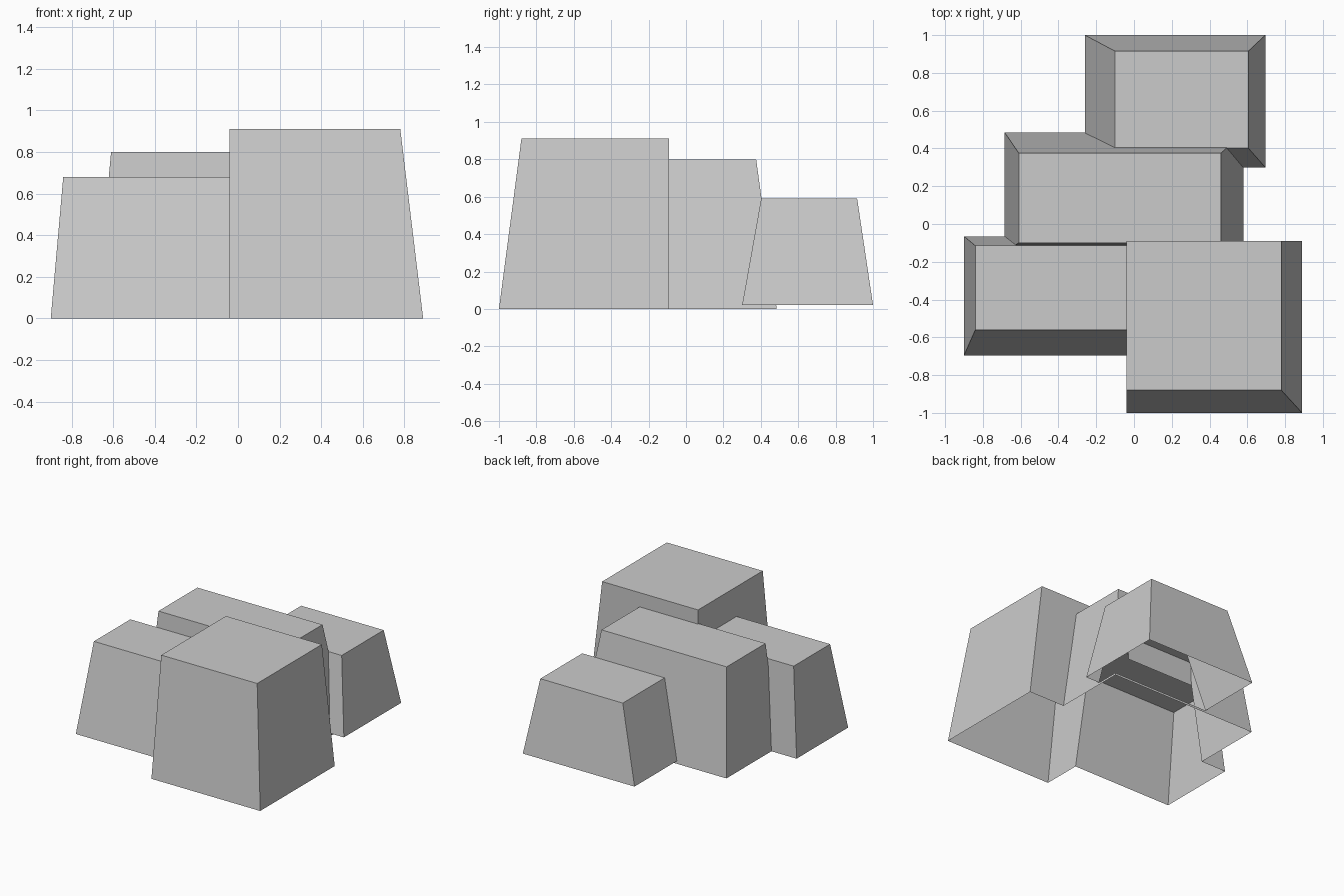
import bpy
import bmesh

cube = bpy.data.objects.get("Cube")
if cube:
    bpy.data.objects.remove(cube, do_unlink=True)

# Plain grey finish
grey = bpy.data.materials.new("light_grey")
grey.use_nodes = True
colour = (0.6, 0.6, 0.6, 1)
grey.diffuse_color = colour
grey.node_tree.nodes["Principled BSDF"].inputs["Base Color"].default_value = colour


def tapered_block(name, base, top, z0, z1):
    """Block between two rectangles given as (x min, x max, y min, y max)."""
    bm = bmesh.new()
    rings = []
    for (xa, xb, ya, yb), z in ((base, z0), (top, z1)):
        corners = ((xa, ya), (xb, ya), (xb, yb), (xa, yb))
        rings.append([bm.verts.new((x, y, z)) for x, y in corners])
    low, high = rings
    bm.faces.new(low[::-1])
    bm.faces.new(high)
    for i in range(4):
        j = (i + 1) % 4
        bm.faces.new((low[i], low[j], high[j], high[i]))
    mesh = bpy.data.meshes.new(name)
    bm.to_mesh(mesh)
    bm.free()
    mesh.materials.append(grey)
    obj = bpy.data.objects.new(name, mesh)
    bpy.context.collection.objects.link(obj)
    return obj


# Four overlapping blocks of the building
building = tapered_block("building_shell", (-0.04, 0.89, -1.0, -0.09),
                         (-0.04, 0.78, -0.88, -0.09), 0, 0.91)
wings = [
    tapered_block("front_wing", (-0.90, 0.10, -0.695, -0.065),
                  (-0.84, 0.10, -0.56, -0.115), 0, 0.68),
    tapered_block("middle_wing", (-0.685, 0.58, -0.15, 0.485),
                  (-0.61, 0.46, -0.10, 0.375), 0, 0.80),
    tapered_block("back_wing", (-0.26, 0.695, 0.30, 1.0),
                  (-0.10, 0.605, 0.402, 0.915), 0.02, 0.59),
]

# Merge the blocks into one shell
for wing in wings:
    mod = building.modifiers.new("merge", "BOOLEAN")
    mod.operation = "UNION"
    mod.solver = "EXACT"
    mod.object = wing
depsgraph = bpy.context.evaluated_depsgraph_get()
merged = bpy.data.meshes.new_from_object(building.evaluated_get(depsgraph))
building.modifiers.clear()
building.data = merged
for wing in wings:
    bpy.data.objects.remove(wing, do_unlink=True)

# Open the underside
bm = bmesh.new()
bm.from_mesh(merged)
floor = [f for f in bm.faces if all(v.co.z < 0.025 for v in f.verts)]
bmesh.ops.delete(bm, geom=floor, context="FACES")
bm.to_mesh(merged)
bm.free()
